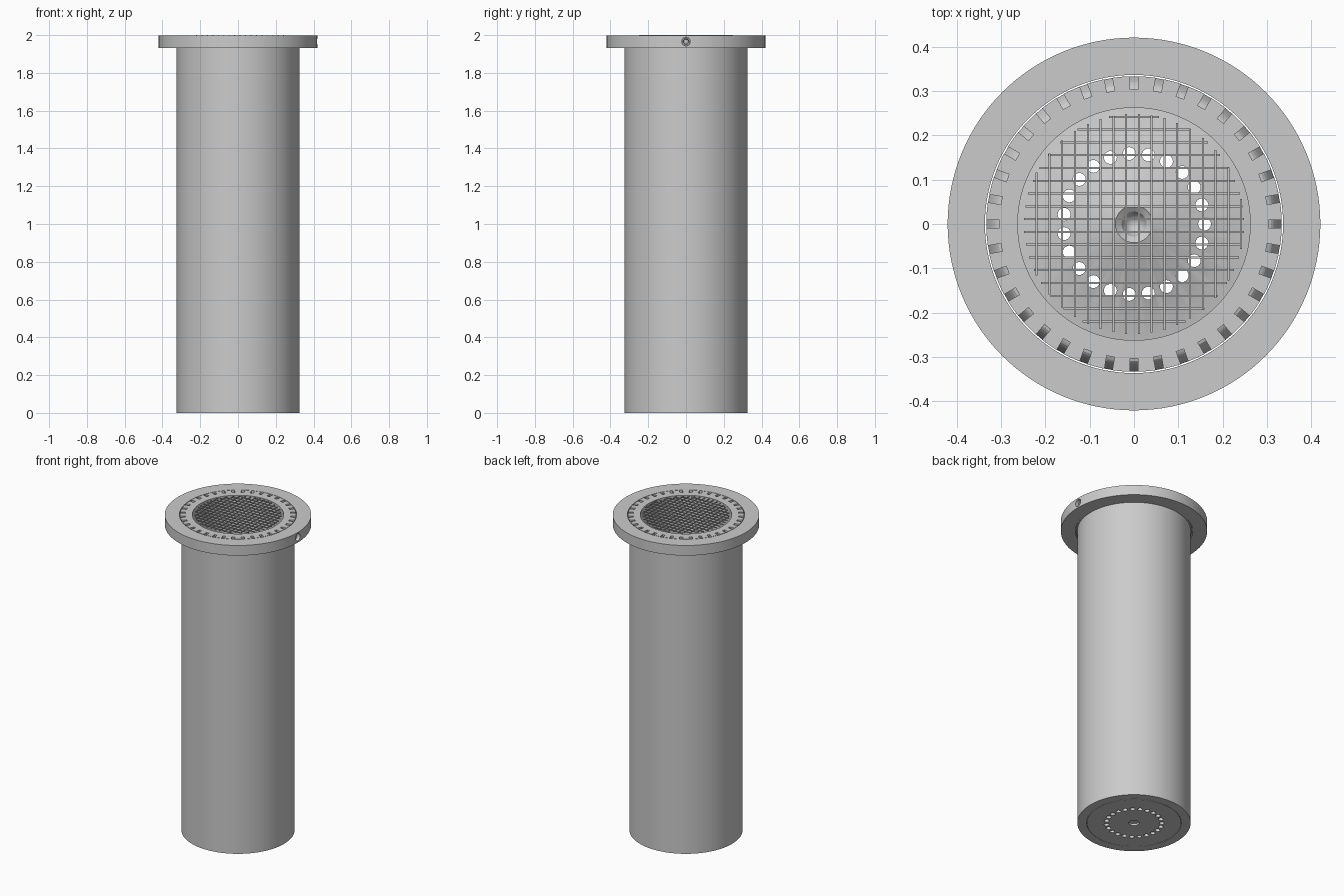
import bpy, bmesh
from math import pi, sqrt, cos, sin, radians
from mathutils import Matrix, Vector

cube = bpy.data.objects.get("Cube")
if cube:
    bpy.data.objects.remove(cube)

grey = bpy.data.materials.new("plain_grey")
grey.use_nodes = True
colour = (0.6, 0.6, 0.6, 1)
grey.diffuse_color = colour
grey.node_tree.nodes["Principled BSDF"].inputs["Base Color"].default_value = colour

TOP, FLANGE_BOTTOM = 1.997, 1.933


def finish(name, bm, smooth=True):
    bmesh.ops.remove_doubles(bm, verts=bm.verts, dist=1e-5)
    bmesh.ops.recalc_face_normals(bm, faces=bm.faces)
    mesh = bpy.data.meshes.new(name)
    bm.to_mesh(mesh)
    bm.free()
    mesh.materials.append(grey)
    ob = bpy.data.objects.new(name, mesh)
    bpy.context.collection.objects.link(ob)
    if smooth:
        shade(ob)
    return ob


def shade(ob):
    bpy.ops.object.select_all(action='DESELECT')
    ob.select_set(True)
    bpy.context.view_layer.objects.active = ob
    bpy.ops.object.shade_smooth_by_angle(angle=radians(30))


def lathe(name, profile, steps=128, closed=True):
    """Revolve (radius, height) points around the z axis."""
    bm = bmesh.new()
    verts = [bm.verts.new((r, 0, z)) for r, z in profile]
    edges = [bm.edges.new(pair) for pair in zip(verts, verts[1:])]
    if closed:
        edges.append(bm.edges.new((verts[-1], verts[0])))
    bmesh.ops.spin(bm, geom=verts + edges, axis=(0, 0, 1), cent=(0, 0, 0),
                   angle=2 * pi, steps=steps, use_merge=True)
    return finish(name, bm)


def cut(ob, cutter):
    """Subtract the cutter and keep the result as plain mesh."""
    mod = ob.modifiers.new("cut", 'BOOLEAN')
    mod.operation = 'DIFFERENCE'
    mod.solver = 'EXACT'
    mod.object = cutter
    bpy.context.view_layer.objects.active = ob
    bpy.ops.object.modifier_apply(modifier=mod.name)
    bpy.data.objects.remove(cutter)
    shade(ob)


# Outer flange ring with a radial screw hole on the left side
flange = lathe("flange_ring", [(0.336, FLANGE_BOTTOM), (0.42, FLANGE_BOTTOM),
                               (0.42, TOP), (0.336, TOP)])
bm = bmesh.new()
bmesh.ops.create_cone(bm, cap_ends=True, segments=32, radius1=0.023, radius2=0.023, depth=0.12,
                      matrix=Matrix.Translation((0.42, 0, 1.966)) @ Matrix.Rotation(pi / 2, 4, 'Y'))
cut(flange, finish("screw_hole_cutter", bm))

# Small hollow set screw inside the hole
screw = lathe("set_screw", [(0, 0), (0.021, 0), (0.021, 0.035), (0.015, 0.035),
                            (0.012, 0.01), (0, 0.01)], 32, False)
screw.matrix_world = Matrix.Translation((0.365, 0, 1.966)) @ Matrix.Rotation(pi / 2, 4, 'Y')

# Long tube with a wider collar at the top
tube = lathe("tube", [(0.272, 0), (0.325, 0), (0.325, FLANGE_BOTTOM + 0.004),
                      (0.333, FLANGE_BOTTOM + 0.004), (0.333, TOP), (0.262, TOP),
                      (0.262, 0.06), (0.272, 0.06)])

# Ring of overflow slots with a floor that curves down and outwards
bm = bmesh.new()
floor = [(0.303 + 0.033 * t / 6, 1.985 - 0.06 * (t / 6) ** 2) for t in range(7)]
profile = [(0.336, 2.02), (0.303, 2.02)] + floor
for i in range(36):
    turn = Matrix.Rotation(2 * pi * i / 36, 3, 'Z')
    sides = [[bm.verts.new(turn @ Vector((r, y, z))) for r, z in profile]
             for y in (-0.009, 0.009)]
    bm.faces.new(sides[0])
    bm.faces.new(sides[1][::-1])
    for j in range(len(profile)):
        k = (j + 1) % len(profile)
        bm.faces.new((sides[0][k], sides[0][j], sides[1][j], sides[1][k]))
cut(tube, finish("slot_cutter", bm, False))

# Bottom plug: shallow raised cone with a countersunk centre
plug = lathe("bottom_plug", [(0, 0.012), (0.03, 0.012), (0.03, 0), (0.27, 0), (0.27, 0.05),
                             (0.262, 0.05), (0.042, 0.13), (0.028, 0.12), (0, 0.05)], 128, False)

# Ring of drain holes through the plug
bm = bmesh.new()
for i in range(23):
    a = 2 * pi * i / 23
    bmesh.ops.create_cone(bm, cap_ends=True, segments=24, radius1=0.0145, radius2=0.0145, depth=0.4,
                          matrix=Matrix.Translation((0.159 * cos(a), 0.159 * sin(a), 0.1)))
cut(plug, finish("drain_hole_cutter", bm, False))

# Wire grid across the mouth, trimmed to a circle
bm = bmesh.new()
for k in range(-8, 9):
    p = 0.011 + 0.0288 * k
    half = sqrt(0.248 ** 2 - p ** 2)
    for place, size in (((p, 0, 1.9975), (0.0045, 2 * half, 0.005)),
                        ((0, p, 1.993), (2 * half, 0.0045, 0.005))):
        bmesh.ops.create_cube(bm, size=1, matrix=Matrix.Translation(place)
                              @ Matrix.Diagonal((*size, 1)))
finish("strainer_grid", bm, False)
